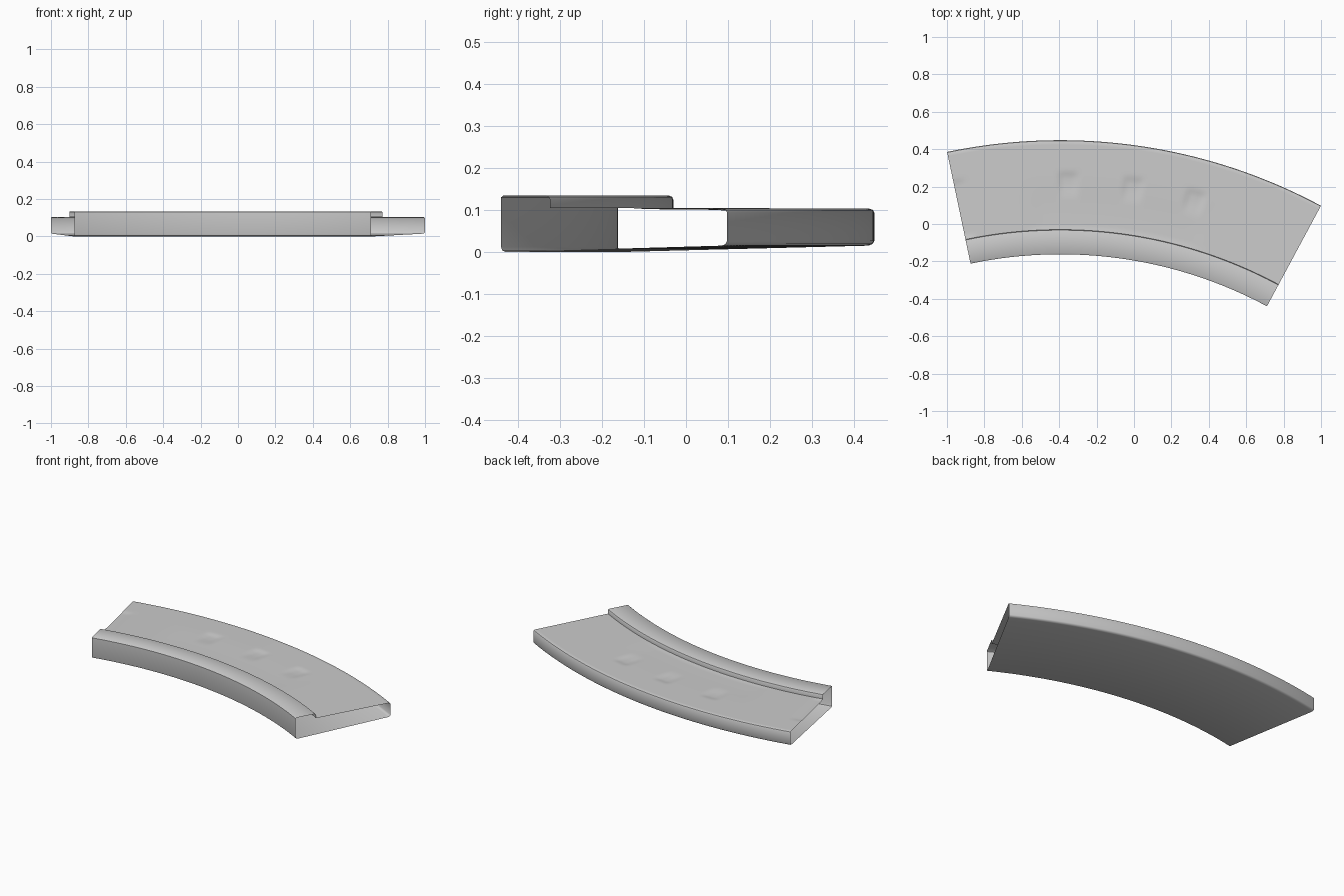
import bpy, bmesh, math

if "Cube" in bpy.data.objects:
    bpy.data.objects.remove(bpy.data.objects["Cube"])

CX, CY = -0.394, -2.497            # centre of the arc
A0, A1 = math.radians(-11.86), math.radians(28.24)
SEG = 120
R_IN, R_STEP, R_OUT = 2.335, 2.467, 2.945
TOP, TRAY = 0.134, 0.105


def smooth(a, b, v):
    t = max(0.0, min(1.0, (v - a) / (b - a)))
    return t * t * (3 - 2 * t)


def point(r, a, z):
    return (CX + r * math.sin(a), CY + r * math.cos(a), z)


def dent(r, a):
    """Shallow scoop with three finger notches, and a slight dip at the left end."""
    deg = math.degrees(a)
    inner = smooth(2.467, 2.49, r)
    scoop = 0.003 * smooth(-5, -2, deg) * (1 - smooth(15, 19, deg)) * (1 - smooth(2.55, 2.76, r))
    notch = 0.0
    for c in (0.9, 8.2, 15.3):
        w = 1 - smooth(0.6, 1.35, abs(deg - c))
        notch = max(notch, w * smooth(2.62, 2.72, r) * (1 - smooth(2.74, 2.79, r)))
    end = 0.004 * (1 - smooth(-11.3, -10.2, deg)) * (1 - smooth(2.76, 2.80, r))
    return inner * (scoop + 0.006 * notch + end)


def sweep(name, profile, displace=None):
    bm = bmesh.new()
    rows = []
    for i in range(SEG + 1):
        a = A0 + (A1 - A0) * i / SEG
        rows.append([bm.verts.new(point(r, a, z - (displace(r, a) if displace and k in tray_ids else 0)))
                     for k, (r, z) in enumerate(profile)])
    n = len(profile)
    for p, q in zip(rows, rows[1:]):
        for k in range(n):
            m = (k + 1) % n
            bm.faces.new((p[k], p[m], q[m], q[k]))
    bmesh.ops.recalc_face_normals(bm, faces=bm.faces)
    me = bpy.data.meshes.new(name)
    bm.to_mesh(me)
    bm.free()
    ob = bpy.data.objects.new(name, me)
    bpy.context.collection.objects.link(ob)
    bpy.context.view_layer.objects.active = ob
    ob.select_set(True)
    bpy.ops.object.shade_smooth_by_angle(angle=math.radians(40))
    return ob


# Cross-section: underside, inner wall and raised rail, then the tray and outer wall
profile = [(R_IN + 0.012, 0.0), (R_IN + 0.003, 0.004), (R_IN, 0.012),
           (R_IN, TOP - 0.004), (R_IN + 0.006, TOP),
           (R_STEP - 0.010, TOP), (R_STEP - 0.003, TOP - 0.003), (R_STEP, TOP - 0.010)]
start = len(profile)
N = 36
profile += [(R_STEP + (R_OUT - 0.012 - R_STEP) * k / N, TRAY - 0.002 * k / N) for k in range(N + 1)]
tray_ids = set(range(start, len(profile)))
profile += [(R_OUT - 0.003, 0.1), (R_OUT, 0.094), (R_OUT, 0.026),
            (R_OUT - 0.004, 0.019), (R_OUT - 0.014, 0.015)]

# Open-ended curved shell
sweep("curved_rail_shell", profile, dent)
